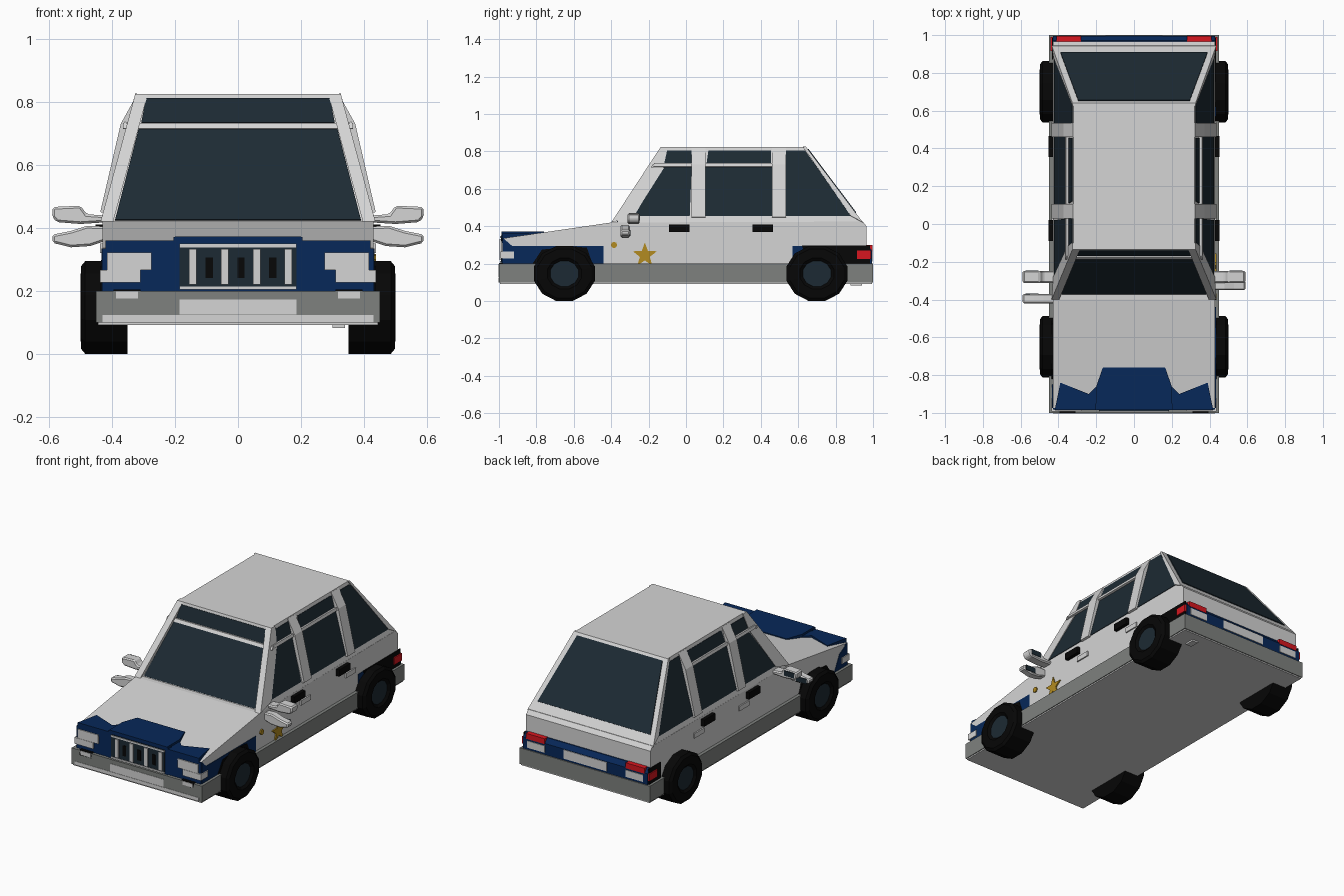
import bpy, bmesh, math
from mathutils import Vector

cube = bpy.data.objects.get("Cube")
if cube:
    bpy.data.objects.remove(cube, do_unlink=True)


def material(name, r, g, b):
    m = bpy.data.materials.new(name)
    m.use_nodes = True
    m.diffuse_color = (r, g, b, 1)
    m.node_tree.nodes["Principled BSDF"].inputs["Base Color"].default_value = (r, g, b, 1)
    return m


WHITE = material("white paint", .66, .66, .66)
GREY = material("grey trim", .21, .22, .21)
BLUE = material("blue paint", .002, .021, .1)
GLASS = material("dark glass", .012, .023, .033)
BLACK = material("black rubber", .002, .002, .002)
RED = material("red lamp", .68, .008, .014)
GOLD = material("gold badge", .45, .26, .015)


def finish(name, bm, *mats):
    bmesh.ops.recalc_face_normals(bm, faces=bm.faces)
    me = bpy.data.meshes.new(name)
    bm.to_mesh(me)
    bm.free()
    for m in mats:
        me.materials.append(m)
    ob = bpy.data.objects.new(name, me)
    bpy.context.collection.objects.link(ob)
    return ob


def prism(name, pts, vec, mat):
    """Extrude a polygon along a vector."""
    bm = bmesh.new()
    face = bm.faces.new([bm.verts.new(p) for p in pts])
    new = bmesh.ops.extrude_face_region(bm, geom=[face], use_keep_orig=True)["geom"]
    bmesh.ops.translate(bm, vec=vec, verts=[v for v in new if isinstance(v, bmesh.types.BMVert)])
    return finish(name, bm, mat)


def box(name, x, y, z, mat):
    pts = [(x[0], y[0], z[0]), (x[1], y[0], z[0]), (x[1], y[1], z[0]), (x[0], y[1], z[0])]
    return prism(name, pts, (0, 0, z[1] - z[0]), mat)


def pair(name, x, y, z, mat):
    for side, s in (("left", 1), ("right", -1)):
        box(f"{side}_{name}", sorted((s * x[0], s * x[1])), y, z, mat)


def plate(name, pts, mat, t=.005):
    """Thin panel raised outward from the surface its points lie on."""
    p = [Vector(q) for q in pts]
    n = sum(((p[i] - p[0]).cross(p[i + 1] - p[0]) for i in range(1, len(p) - 1)), Vector()).normalized()
    c = sum(p, Vector()) / len(p)
    if n.dot(c - Vector((0, 0, .3))) < 0:
        n.negate()
    return prism(name, [q - n * .002 for q in p], n * (t + .002), mat)


# Cabin walls between belt line and roof; the front wall bends at the rail
BELT, RAIL, ROOF = .42, .73, .825


def slope(z, low, high):
    return low + (high - low) * (z - BELT) / (ROOF - BELT)


def on_side(s, y, z):
    return (s * slope(z, .43, .32), y, z)


def on_front(x, z):
    if z <= RAIL:
        return (x, -.37 + .205 * (z - BELT) / (RAIL - BELT), z)
    return (x, -.165 + .03 * (z - RAIL) / (ROOF - RAIL), z)


def on_rear(x, z):
    return (x, slope(z, .945, .64), z)


# Floor, lower sill with bumpers, and main body
box("floor", (-.445, .445), (-.995, .995), (.092, .1), WHITE)
box("sill_and_bumpers", (-.45, .45), (-1, 1), (.1, .2), GREY)
body = [(-.975, .19), (-.975, .336), (-.4, .42), (.945, .425), (.965, .4), (.965, .19)]
prism("main_body", [(-.43, y, z) for y, z in body], (.86, 0, 0), WHITE)

# Cabin shell
bm = bmesh.new()
rows = []
for z in (BELT, RAIL, ROOF):
    x = on_side(1, 0, z)[0]
    rows.append([bm.verts.new(p) for p in (on_front(-x, z), on_front(x, z), on_rear(x, z), on_rear(-x, z))])
for lo, hi in zip(rows, rows[1:]):
    for i in range(4):
        j = (i + 1) % 4
        bm.faces.new([lo[i], lo[j], hi[j], hi[i]])
bm.faces.new(rows[0])
bm.faces.new(rows[-1])
finish("cabin_shell", bm, WHITE)

# Front and rear glass
for name, fn, (z0, a), (z1, b) in (("windshield", on_front, (.423, .39), (.713, .315)),
                                   ("upper_windshield", on_front, (.732, .307), (.81, .292)),
                                   ("rear_window", on_rear, (.47, .39), (.81, .295))):
    plate(name, [fn(-a, z0), fn(a, z0), fn(b, z1), fn(-b, z1)], GLASS)
prism("windshield_rail", [on_front(x, z) for x, z in ((-.365, .713), (.365, .713), (.365, .73), (-.365, .73))],
      (0, -.012, .002), WHITE)

# Side glass and pillars
WINDOWS = {
    "front_window": ((-.28, .455), (.02, .455), (.03, .715), (-.115, .715)),
    "rear_door_window": ((.1, .455), (.47, .455), (.465, .715), (.1, .715)),
    "upper_front_window": ((-.13, .735), (.035, .735), (.035, .805), (-.1, .805)),
    "upper_rear_window": ((.11, .735), (.455, .735), (.455, .805), (.12, .805)),
    "quarter_window": ((.535, .455), (.89, .455), (.635, .805), (.535, .805)),
}
FRONT_PILLAR = ((-.4, .42), (-.28, .45), (-.12, .72), (-.1, .81), (-.1, .825), (-.135, .825))
TAIL_PILLAR = ((.945, .42), (.64, .825), (.625, .825), (.88, .455))
for side, s in (("left", 1), ("right", -1)):
    for name, pts in WINDOWS.items():
        plate(f"{side}_{name}", [on_side(s, y, z) for y, z in pts], GLASS, .003)
    for name, y0, y1 in (("middle_pillar", .03, .105), ("rear_pillar", .46, .535)):
        section = [(.40, .44), (.437, .45), (.372, .73), (.322, .82), (.30, .82)]
        prism(f"{side}_{name}", [(s * x, y0, z) for x, z in section], (0, y1 - y0, 0), WHITE)
    plate(f"{side}_window_rail", [on_side(s, y, z) for y, z in
                                  ((-.18, .715), (.5, .715), (.5, .733), (-.17, .733))], WHITE, .016)
    outer = [Vector(on_side(s, y, z)) + Vector((s * .006, 0, 0)) for y, z in FRONT_PILLAR]
    prism(f"{side}_front_pillar", outer, (-s * .04, 0, 0), WHITE)
    plate(f"{side}_tail_pillar", [on_side(s, y, z) for y, z in TAIL_PILLAR], WHITE, .006)

# Wheels: turned tyre profile with a hub cap
TYRE = [(.35, .15), (.35, .168), (.485, .168), (.498, .15), (.5, .095), (.488, .078)]
SIDES = 12
for end, cy in (("front", -.65), ("rear", .70)):
    for side, s in (("left", 1), ("right", -1)):
        bm = bmesh.new()
        rings = [[bm.verts.new((s * x, cy + r * math.cos(a), .147 + r * .906 * math.sin(a)))
                  for a in (math.tau * (k + .5) / SIDES for k in range(SIDES))] for x, r in TYRE]
        for lo, hi in zip(rings, rings[1:]):
            for k in range(SIDES):
                j = (k + 1) % SIDES
                bm.faces.new([lo[k], lo[j], hi[j], hi[k]])
        bm.faces.new(rings[0])
        bm.faces.new(rings[-1]).material_index = 1
        finish(f"{end}_{side}_wheel", bm, BLACK, GLASS)

# Blue nose and hood panels
box("nose_panel", (-.43, .43), (-.982, -.95), (.2, .335), BLUE)
box("grille_surround", (-.205, .205), (-.986, -.95), (.2, .37), BLUE)
hood = [(-.2, -.986), (.2, -.986), (.2, -.86), (.165, -.76), (-.165, -.76), (-.2, -.86)]
prism("hood_centre_panel", [(x, y, .33) for x, y in hood], (0, 0, .043), BLUE)
corner = [(.2, -.984), (.42, -.984), (.41, -.94), (.39, -.84), (.24, -.9), (.2, -.86)]
for side, s in (("left", 1), ("right", -1)):
    prism(f"{side}_hood_panel", [(s * x, y, .31) for x, y in corner], (0, 0, .05), BLUE)

# Grille with light bars and dark slots
box("grille", (-.185, .185), (-.99, -.97), (.205, .35), GLASS)
for name, z in (("upper", .338), ("lower", .204)):
    box(f"{name}_grille_trim", (-.185, .185), (-.994, -.97), (z, z + .01), WHITE)
for i in range(4):
    x = -.143 + .101 * i
    box(f"grille_bar_{i + 1}", (x - .012, x + .012), (-.996, -.97), (.22, .332), WHITE)
    if i < 3:
        box(f"grille_slot_{i + 1}", (x + .04, x + .063), (-.993, -.97), (.24, .305), BLACK)

# Front lamps, number plate and bumper lip
pair("headlight", (.275, .416), (-.99, -.95), (.266, .322), WHITE)
pair("lower_headlight", (.31, .438), (-.992, -.92), (.227, .266), WHITE)
pair("fog_lamp_surround", (.31, .395), (-1.0, -.97), (.168, .204), BLACK)
pair("fog_lamp", (.318, .387), (-1.002, -.97), (.175, .198), WHITE)
box("front_number_plate", (-.185, .185), (-1.002, -.99), (.125, .173), WHITE)
box("bumper_lip", (-.43, .43), (-1.002, -.97), (.1, .123), WHITE)

# Tail band, lamps and number plate
band = [(.95, .2), (.994, .2), (.994, .27), (.972, .298), (.95, .298)]
prism("tail_band", [(-.43, y, z) for y, z in band], (.86, 0, 0), BLUE)
pair("tail_lamp", (.28, .41), (.96, .996), (.266, .3), RED)
pair("reverse_lamp", (.28, .40), (.97, .998), (.213, .256), WHITE)
box("rear_number_plate", (-.15, .15), (.97, .998), (.212, .268), WHITE)
pair("corner_lamp", (.41, .442), (.915, .99), (.225, .27), RED)
box("exhaust", (.3, .34), (.88, .94), (.082, .1), WHITE)

# Painted side panels
ARCH = ((-.82, .2), (-.5, .2), (-.53, .285), (-.6, .292), (-.77, .275))
SIDE_PANELS = {
    "front_fender_panel": (BLUE, .003, ((-.975, .2), (-.44, .2), (-.44, .295), (-.93, .295), (-.975, .334)), 1),
    "rear_fender_panel": (BLUE, .003, ((.57, .2), (.66, .2), (.66, .295), (.57, .295)), 1),
    "tail_panel": (BLACK, .005, ((.65, .2), (.985, .2), (.985, .297), (.62, .297)), 1),
    "right_tail_panel": (BLACK, .005, ((.87, .2), (.985, .2), (.985, .297), (.87, .297)), -1),
    "right_front_fender_panel": (BLUE, .003, ((-.975, .2), (-.85, .2), (-.9, .295), (-.975, .334)), -1),
    "left_front_arch": (BLACK, .006, ARCH, 1),
    "right_front_arch": (BLACK, .006, ARCH, -1),
}
for name, (mat, t, pts, s) in SIDE_PANELS.items():
    plate(name, [(s * .43, y, z) for y, z in pts], mat, t)

# Gold star and round badge on the left flank
star = []
for k in range(10):
    a, r = math.pi / 2 + k * math.pi / 5, (.068, .028)[k % 2]
    star.append((.43, -.22 + r * math.cos(a), .245 + r * math.sin(a)))
plate("star_badge", star, GOLD, .008)
plate("round_badge", [(.43, -.385 + .017 * math.cos(k * math.pi / 4), .3 + .017 * math.sin(k * math.pi / 4))
                      for k in range(8)], GOLD, .008)

# Door handles and latches
for name, y in (("front", -.09), ("rear", .355)):
    pair(f"{name}_door_handle", (.42, .452), (y, y + .11), (.368, .41), BLACK)
    pair(f"{name}_door_latch", (.42, .438), (y + .09, y + .185), (.32, .35), WHITE)

# Wing mirrors: wedge-shaped shells tapering into the body, glass facing back
UPPER = [(.41, .418), (.5, .412), (.575, .418), (.59, .435), (.588, .466), (.5, .47), (.48, .443), (.41, .438)]
LOWER = [(.41, .362), (.47, .342), (.53, .338), (.588, .352), (.59, .378), (.53, .39), (.48, .406), (.41, .404)]
for side, s in (("left", 1), ("right", -1)):
    for level, pts, y, d in (("upper", UPPER, -.28, .032), ("lower", LOWER, -.325 if s > 0 else -.395, .025)):
        shell = prism(f"{side}_{level}_mirror", [(s * x, y - d, z) for x, z in pts], (0, 2 * d, 0), WHITE)
        shell.modifiers.new("bevel", "BEVEL").width = .007
        z = sum(p[1] for p in pts[2:6]) / 4
        box(f"{side}_{level}_mirror_glass", sorted((s * .505, s * .575)), (y + d - .002, y + d + .003),
            (z - .016, z + .016), GLASS)
